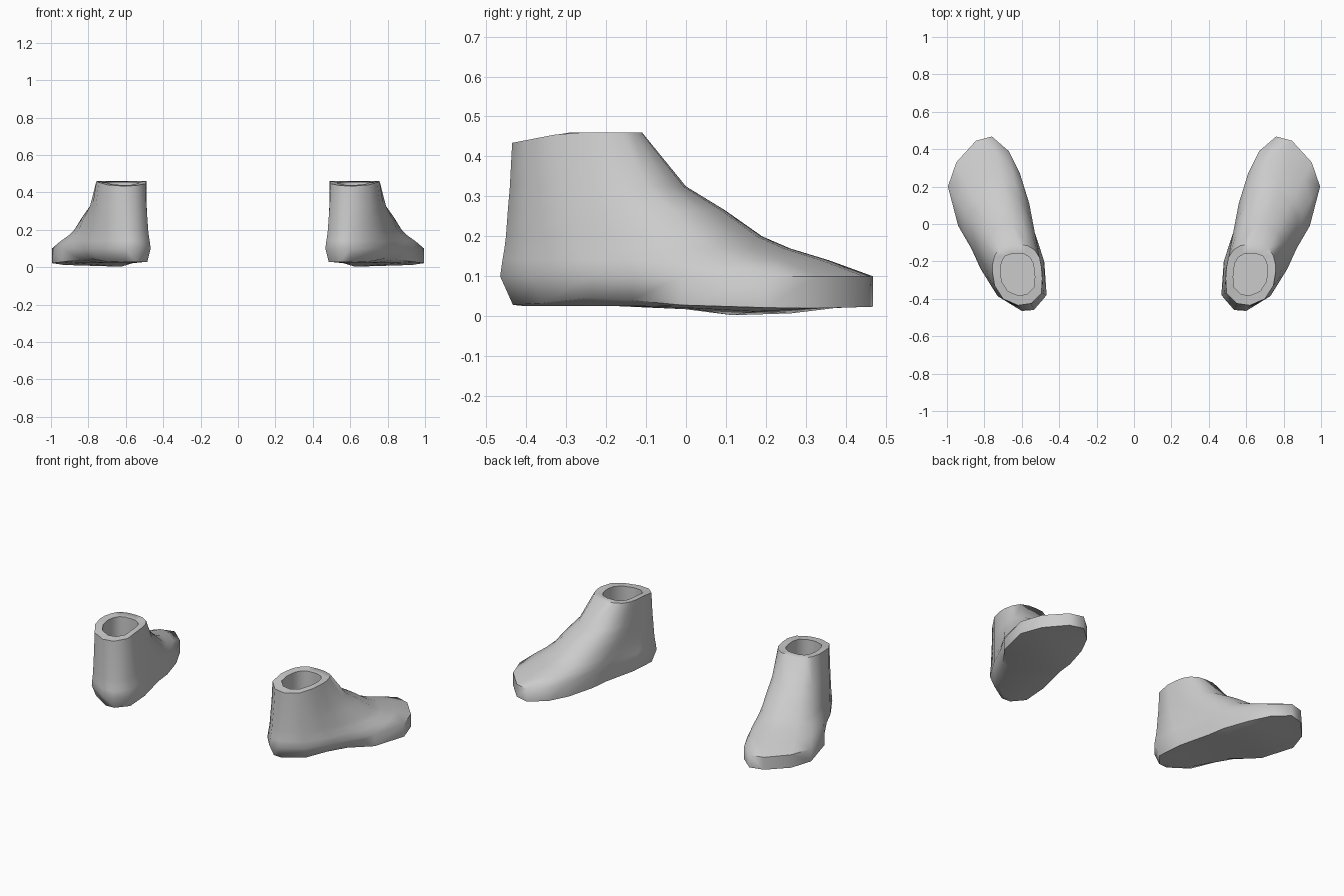
import bpy, bmesh, math
from mathutils import Vector

cube = bpy.data.objects.get("Cube")
if cube:
    bpy.data.objects.remove(cube, do_unlink=True)

grey = bpy.data.materials.new("boot_grey")
grey.use_nodes = True
colour = (0.6, 0.6, 0.6, 1)
grey.diffuse_color = colour
grey.node_tree.nodes["Principled BSDF"].inputs["Base Color"].default_value = colour

# Widest foot outline, from the heel round the outer side to the toe and back
FOOT = [(.6, -.465), (.73, -.385), (.82, -.24), (.87, -.13), (.94, -.01), (.995, .2),
        (.95, .33), (.845, .445), (.76, .468), (.67, .39), (.61, .27), (.56, .11),
        (.545, 0), (.48, -.2), (.467, -.38), (.535, -.46)]
# Outline of the ankle rim, matched point for point
RIM = [(.62, -.435), (.7, -.4), (.745, -.33), (.757, -.26), (.757, -.22), (.745, -.17),
       (.72, -.13), (.67, -.112), (.62, -.11), (.57, -.115), (.53, -.14), (.505, -.18),
       (.495, -.23), (.49, -.29), (.495, -.37), (.55, -.425)]
# Height of each ring and how far it has morphed from foot to rim
LAYERS = [(.1, 0), (.14, .19), (.17, .36), (.2, .48), (.265, .64), (.325, .81), (.46, 1)]
COUNT = len(FOOT)
ANKLE = Vector((.62, -.265))


def bump(y, centre, width):
    return math.exp(-((y - centre) / width) ** 2)


def morph(t):
    return [Vector(a).lerp(Vector(b), t) for a, b in zip(FOOT, RIM)]


def sole_edge():
    """Bottom edge of the upper: tucked in at the heel, raised at the outer arch."""
    ring = []
    for i, p in enumerate(morph(0)):
        if p.y < -.1:
            p = Vector((.62, -.2)).lerp(p, .88)
        lift = .02 * bump(p.y, -.22, .12) if i < COUNT / 2 else 0
        ring.append(Vector((p.x, p.y, .028 + lift - .008 * bump(p.y, .3, .2))))
    return ring


def sole_inset(edge):
    """Inner ring of the sole, swelling down under the ball of the foot."""
    ring = []
    for i, p in enumerate(edge):
        q = p.lerp((p + edge[-i % COUNT]) / 2, .3)
        q.y *= .94
        q.z = .026 - .026 * bump(q.y, .17, .16)
        if i < COUNT / 2:
            q.z += .012 * bump(q.y, .17, .16)
        ring.append(q)
    return ring


def rim_height(y):
    return .46 - .025 * max(0, (-.3 - y) / .13)


def boot_rings():
    edge = sole_edge()
    rings = [sole_inset(edge), edge]
    for z, t in LAYERS:
        top = t == 1
        rings.append([Vector((p.x, p.y, rim_height(p.y) if top else z)) for p in morph(t)])
    # Rim lip, then the inside wall
    opening = [ANKLE.lerp(p, .69) for p in morph(1)]
    rings.append([Vector((p.x, p.y, rim_height(p.y) - .005)) for p in opening])
    rings.append([Vector((p.x, p.y, .12)) for p in opening])
    return rings


def cap(bm, ring):
    """Close a ring with strips running across it."""
    half = COUNT // 2
    for i in range(half):
        corners = [ring[i], ring[i + 1], ring[-i - 1], ring[-i % COUNT]]
        bm.faces.new(list(dict.fromkeys(corners)))


def build_boot(name, side):
    bm = bmesh.new()
    rings = [[bm.verts.new((p.x * side, p.y, p.z)) for p in ring] for ring in boot_rings()]
    for low, high in zip(rings, rings[1:]):
        for i in range(COUNT):
            j = (i + 1) % COUNT
            bm.faces.new((low[i], low[j], high[j], high[i]))
    cap(bm, rings[0])
    cap(bm, rings[-1])
    bmesh.ops.recalc_face_normals(bm, faces=bm.faces)
    mesh = bpy.data.meshes.new(name)
    bm.to_mesh(mesh)
    bm.free()
    mesh.materials.append(grey)
    boot = bpy.data.objects.new(name, mesh)
    bpy.context.collection.objects.link(boot)
    return boot


bpy.ops.object.select_all(action='DESELECT')
for name, side in (("left_boot", 1), ("right_boot", -1)):
    boot = build_boot(name, side)
    boot.select_set(True)
    bpy.context.view_layer.objects.active = boot
bpy.ops.object.shade_smooth_by_angle(angle=math.radians(60))
